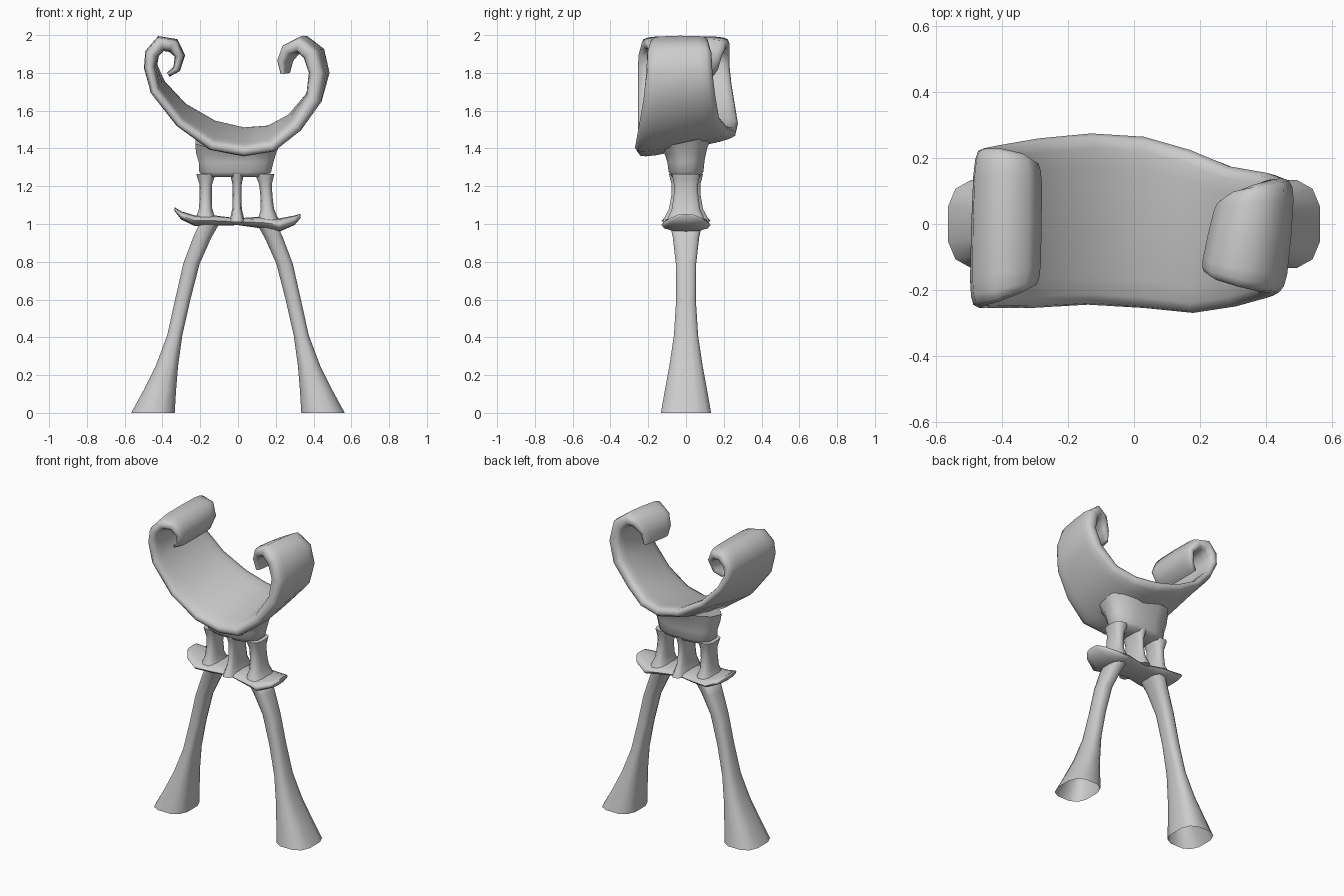
import bpy, bmesh, math
from mathutils import Vector


def loft(name, rings, cap_start=True, cap_end=True):
    """Skin a row of equal-sized point rings."""
    bm = bmesh.new()
    rows = [[bm.verts.new(p) for p in r] for r in rings]
    n = len(rows[0])
    for a, b in zip(rows, rows[1:]):
        for i in range(n):
            j = (i + 1) % n
            bm.faces.new((a[i], a[j], b[j], b[i]))
    if cap_start:
        bm.faces.new(rows[0])
    if cap_end:
        bm.faces.new(rows[-1])
    bmesh.ops.recalc_face_normals(bm, faces=bm.faces)
    me = bpy.data.meshes.new(name)
    bm.to_mesh(me)
    bm.free()
    ob = bpy.data.objects.new(name, me)
    bpy.context.collection.objects.link(ob)
    bpy.ops.object.select_all(action='DESELECT')
    bpy.context.view_layer.objects.active = ob
    ob.select_set(True)
    bpy.ops.object.shade_smooth_by_angle(angle=math.radians(75))
    return ob


def spow(v, e):
    return math.copysign(abs(v) ** e, v)


def ring(x, z, rx, ry, e=.7, tilt=0.0, n=12):
    """Horizontal rounded-box ring, optionally sloping up towards the back."""
    pts = []
    k = 1 / math.cos(math.pi / n) ** e
    for i in range(n):
        a = 2 * math.pi * (i + 0.5) / n
        y = ry * k * spow(math.sin(a), e)
        pts.append(Vector((x + rx * k * spow(math.cos(a), e), y, z + tilt * y)))
    return pts


# scrolled seat: front edge xyz, back edge xyz, thickness, from left curl to right curl
seat = [
    (-.37, -.15, 1.79, -.37, .15, 1.79, .025),
    (-.325, -.17, 1.82, -.325, .17, 1.82, .04),
    (-.31, -.19, 1.89, -.305, .19, 1.89, .055),
    (-.345, -.21, 1.945, -.34, .215, 1.945, .08),
    (-.41, -.235, 1.955, -.405, .23, 1.955, .085),
    (-.46, -.25, 1.90, -.45, .23, 1.905, .075),
    (-.47, -.255, 1.83, -.455, .23, 1.84, .065),
    (-.445, -.255, 1.705, -.405, .24, 1.745, .06),
    (-.31, -.255, 1.53, -.29, .26, 1.625, .06),
    (-.14, -.245, 1.41, -.13, .275, 1.53, .07),
    (.03, -.255, 1.38, .03, .265, 1.49, .075),
    (.18, -.27, 1.405, .17, .225, 1.50, .075),
    (.31, -.25, 1.515, .29, .175, 1.56, .08),
    (.40, -.225, 1.66, .405, .155, 1.68, .09),
    (.415, -.21, 1.80, .445, .14, 1.80, .095),
    (.38, -.205, 1.90, .425, .135, 1.905, .095),
    (.315, -.19, 1.95, .365, .12, 1.955, .09),
    (.25, -.17, 1.92, .315, .10, 1.93, .07),
    (.225, -.15, 1.86, .275, .07, 1.87, .055),
    (.235, -.14, 1.795, .265, .06, 1.80, .03),
]
front = [Vector(s[:3]) for s in seat]
back = [Vector(s[3:6]) for s in seat]
mid = [(f + b) / 2 for f, b in zip(front, back)]
rings = []
for i, s in enumerate(seat):
    tangent = mid[min(i + 1, len(mid) - 1)] - mid[max(i - 1, 0)]
    half = (back[i] - front[i]) / 2
    normal = tangent.cross(half).normalized()
    r = []
    for k in range(16):
        a = 2 * math.pi * k / 16
        r.append(mid[i] + half * spow(math.cos(a), .45) + normal * (s[6] / 2 * spow(math.sin(a), .6)))
    rings.append(r)
loft("scrolled_seat", rings)

# bowl-shaped support under the seat
bowl = [(-.015, 1.25, .165, .075, 0), (-.015, 1.275, .19, .092, 0), (-.01, 1.33, .198, .098, .05),
        (-.01, 1.385, .213, .112, .15), (0, 1.435, .225, .14, .22)]
loft("seat_support", [ring(x, z, rx, ry, .75, t) for x, z, rx, ry, t in bowl])

# three flared columns
for name, x0, x1, w, d in (("left_column", -.172, -.17, .032, .065),
                           ("middle_column", -.005, -.005, .023, .078),
                           ("right_column", .162, .14, .032, .065)):
    prof = [(1.01, 1.9, 1.6), (1.045, 1.45, 1.4), (1.08, 1.1, 1.15), (1.15, 1, 1),
            (1.21, 1.05, .98), (1.24, 1.35, 1.08), (1.265, 1.6, 1.15)]
    loft(name, [ring(x0 + (x1 - x0) * (z - 1) / .28, z, w * kx, d * ky) for z, kx, ky in prof])

# wavy deck plate: x, centre z, half depth, half height
deck = [(-.335, 1.078, .05, .01), (-.30, 1.045, .10, .022), (-.23, 1.018, .13, .028),
        (-.13, 1.018, .12, .028), (0, 1.012, .09, .018), (.13, 1.008, .12, .032),
        (.22, .995, .13, .035), (.30, 1.02, .09, .025), (.33, 1.042, .05, .012)]
rings = []
for x, z, hy, hz in deck:
    angles = [2 * math.pi * k / 12 for k in range(12)]
    rings.append([Vector((x, hy * spow(math.cos(a), .8), z + hz * math.sin(a))) for a in angles])
loft("deck_plate", rings)

# splayed legs with flared open feet: z, inner x, outer x, half depth
leg = [(0, .335, .565, .133), (.12, .328, .50, .112), (.25, .317, .435, .088), (.41, .295, .375, .064),
       (.6, .252, .333, .052), (.79, .203, .29, .054), (.93, .14, .237, .07), (1.0, .10, .205, .085)]
for side, name in ((-1, "left_leg"), (1, "right_leg")):
    loft(name, [ring(side * (a + b) / 2, z, (b - a) / 2, d) for z, a, b, d in leg], cap_start=False)
